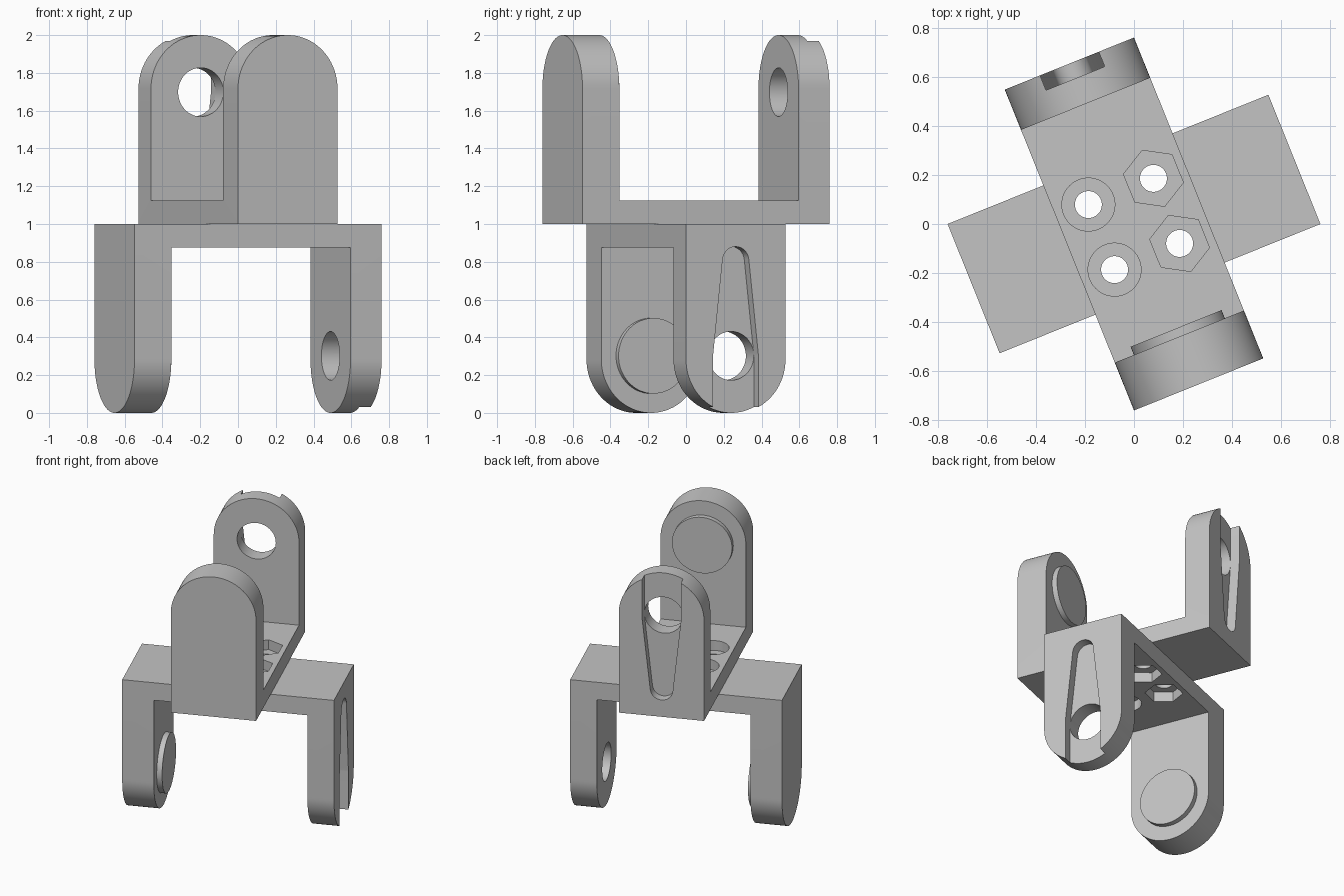
import bpy, bmesh
from math import sin, cos, pi, asin, radians
from mathutils import Matrix, Vector

if "Cube" in bpy.data.objects:
    bpy.data.objects.remove(bpy.data.objects["Cube"], do_unlink=True)

# Bracket dimensions
LENGTH = 0.705          # half length
WIDTH = 0.284           # half width, also the arm end radius
PLATE = 0.125           # web thickness
PIVOT_Z = 0.698
HOLE_R = 0.129
SLOT_TIP_R = 0.075
SLOT_TIP_Z = 0.195
TURN = radians(21.94)

grey = bpy.data.materials.new("plain grey")
grey.use_nodes = True
colour = (0.55, 0.55, 0.55, 1)
grey.diffuse_color = colour
grey.node_tree.nodes["Principled BSDF"].inputs["Base Color"].default_value = colour


def arc(cx, cy, r, start, end, steps):
    """Points on an arc, both ends included."""
    return [(cx + r * cos(start + (end - start) * i / steps),
             cy + r * sin(start + (end - start) * i / steps)) for i in range(steps + 1)]


def circle(cx, cy, r, sides=64, start=0.0):
    return arc(cx, cy, r, start, start + 2 * pi, sides)[:-1]


def prism(name, outline, axis, low, high):
    """Extrude an outline along y (outline in x, z) or along z (outline in x, y)."""
    bm = bmesh.new()
    place = (lambda a, b: (a, low, b)) if axis == "y" else (lambda a, b: (a, b, low))
    face = bm.faces.new([bm.verts.new(place(a, b)) for a, b in outline])
    moved = bmesh.ops.extrude_face_region(bm, geom=[face])["geom"]
    step = Vector((0, high - low, 0)) if axis == "y" else Vector((0, 0, high - low))
    bmesh.ops.translate(bm, vec=step, verts=[v for v in moved if isinstance(v, bmesh.types.BMVert)])
    bmesh.ops.recalc_face_normals(bm, faces=bm.faces)
    mesh = bpy.data.meshes.new(name)
    bm.to_mesh(mesh)
    bm.free()
    mesh.materials.append(grey)
    obj = bpy.data.objects.new(name, mesh)
    bpy.context.collection.objects.link(obj)
    return obj


def combine(body, tool, operation):
    """Apply a boolean and discard the tool."""
    tool.hide_render = True
    mod = body.modifiers.new("cut", "BOOLEAN")
    mod.operation, mod.solver, mod.object = operation, "EXACT", tool
    bpy.context.view_layer.objects.active = body
    bpy.ops.object.modifier_apply(modifier=mod.name)
    bpy.data.objects.remove(tool, do_unlink=True)


def slot_outline():
    """Tapered slot, rounded at the narrow end and open at the arm tip."""
    lean = asin((HOLE_R - SLOT_TIP_R) / (PIVOT_Z - SLOT_TIP_Z))
    points = arc(0, SLOT_TIP_Z, SLOT_TIP_R, pi + lean, 2 * pi - lean, 24)
    points += arc(0, PIVOT_Z, HOLE_R, -lean, 0, 3)
    points += [(HOLE_R, 1.1), (-HOLE_R, 1.1)]
    points += arc(0, PIVOT_Z, HOLE_R, pi, pi + lean, 3)
    return points


def bracket(name):
    # U body: rounded silhouette with the middle removed
    outline = [(-WIDTH, 0), (WIDTH, 0)] + arc(0, 1 - WIDTH, WIDTH, 0, pi, 48)
    body = prism(name, outline, "y", -LENGTH, LENGTH)
    gap = [(-0.4, PLATE), (0.4, PLATE), (0.4, 1.2), (-0.4, 1.2)]
    combine(body, prism("gap_cutter", gap, "y", -0.495, 0.528), "DIFFERENCE")

    # Socket arm: pivot hole and lead-in slot on its outer face
    combine(body, prism("slot_cutter", slot_outline(), "y", 0.64, 0.8), "DIFFERENCE")
    combine(body, prism("hole_cutter", circle(0, PIVOT_Z, HOLE_R), "y", 0.4, 0.8), "DIFFERENCE")

    # Pivot disc on the inner face of the other arm
    combine(body, prism("pivot_disc", circle(0, PIVOT_Z, 0.2), "y", -0.6, -0.459), "UNION")

    # Screw holes with hexagonal and round recesses
    for x in (-0.143, 0.143):
        for y in (-0.143, 0.143):
            recess = circle(x, y, 0.123, 6, pi / 2) if x > 0 else circle(x, y, 0.108)
            combine(body, prism("recess_cutter", recess, "z", 0.055, 0.2), "DIFFERENCE")
            combine(body, prism("screw_cutter", circle(x, y, 0.055, 48), "z", -0.1, 0.2), "DIFFERENCE")
    return body


# The same bracket twice, back to back and crossed
flip = Matrix(((0, 1, 0, 0), (1, 0, 0, 0), (0, 0, -1, 0), (0, 0, 0, 1)))
for name, pose in (("upper_bracket", Matrix.Identity(4)), ("lower_bracket", flip)):
    part = bracket(name)
    part.data.transform(Matrix.Translation((0, 0, 1)) @ Matrix.Rotation(TURN, 4, "Z") @ pose)
    bpy.ops.object.select_all(action="DESELECT")
    part.select_set(True)
    bpy.context.view_layer.objects.active = part
    bpy.ops.object.shade_smooth_by_angle(angle=radians(30))
